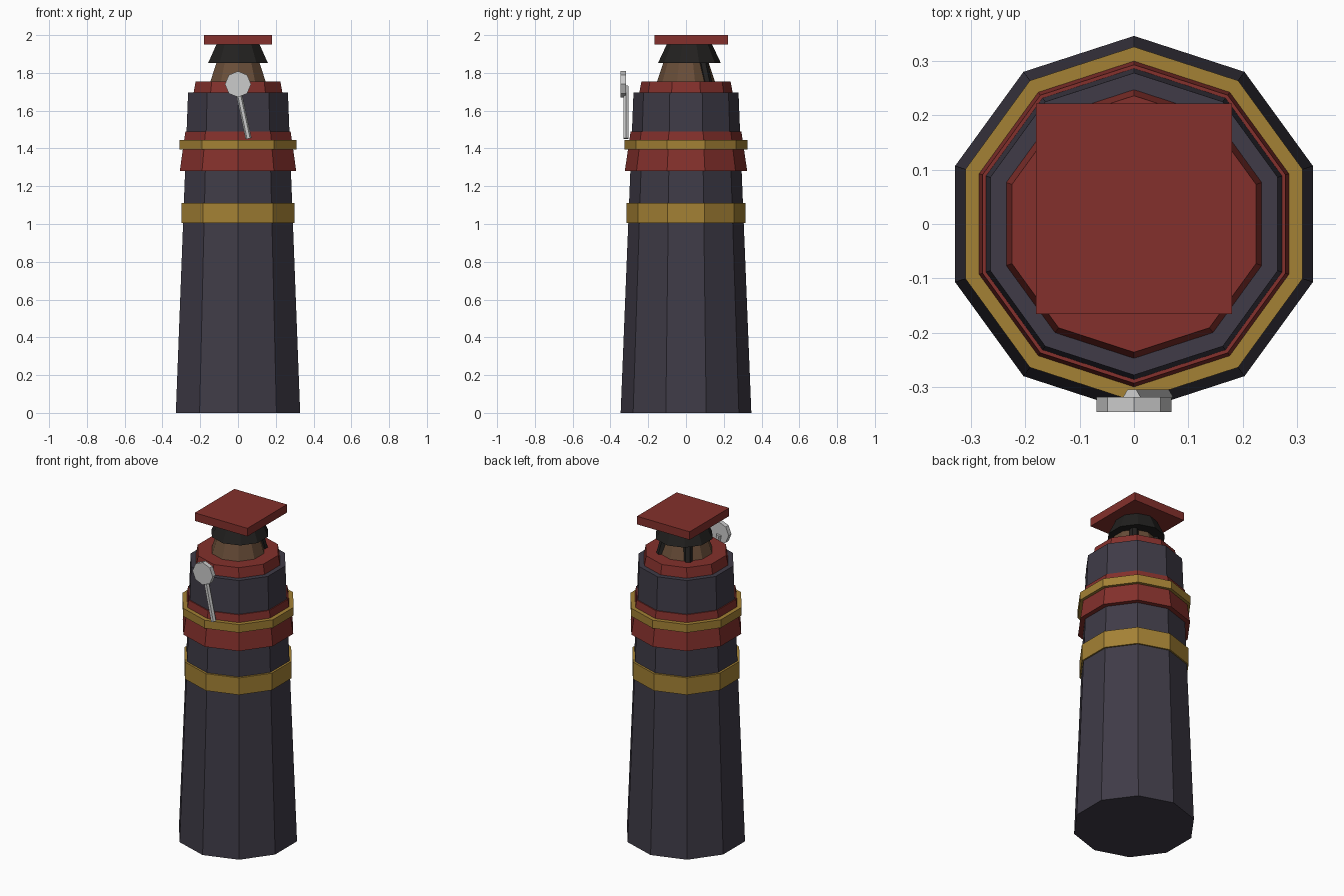
import bpy, bmesh, math
from mathutils import Vector

if "Cube" in bpy.data.objects:
    bpy.data.objects.remove(bpy.data.objects["Cube"])


def material(name, rgb):
    m = bpy.data.materials.new(name)
    m.diffuse_color = (*rgb, 1)
    m.use_nodes = True
    m.node_tree.nodes["Principled BSDF"].inputs["Base Color"].default_value = m.diffuse_color
    return m


navy = material("dark_cloth", (0.05, 0.044, 0.063))
red = material("red", (0.23, 0.03, 0.025))
gold = material("gold", (0.37, 0.22, 0.035))
skin = material("brown", (0.14, 0.075, 0.04))
black = material("black", (0.016, 0.015, 0.014))


def finish(name, bm, mat):
    bmesh.ops.recalc_face_normals(bm, faces=bm.faces)
    me = bpy.data.meshes.new(name)
    bm.to_mesh(me)
    bm.free()
    ob = bpy.data.objects.new(name, me)
    bpy.context.collection.objects.link(ob)
    if mat:
        me.materials.append(mat)
    return ob


def loft(name, rings, mat, sides=10):
    """Closed faceted solid; rings are (centre, radius), stacked along z."""
    bm = bmesh.new()
    loops = []
    for c, r in rings:
        angles = [math.pi / 2 + math.tau * i / sides for i in range(sides)]
        loops.append([bm.verts.new(Vector(c) + Vector((r * math.cos(a), r * math.sin(a), 0)))
                      for a in angles])
    for a, b in zip(loops, loops[1:]):
        for i in range(sides):
            j = (i + 1) % sides
            bm.faces.new((a[i], a[j], b[j], b[i]))
    bm.faces.new(loops[0])
    bm.faces.new(loops[-1])
    return finish(name, bm, mat)


def drum(name, z0, r0, z1, r1, mat, y0=0, y1=0):
    return loft(name, [((0, y0, z0), r0), ((0, y1, z1), r1)], mat)


# Body and its bands
drum("body", 0, 0.346, 1.695, 0.278, navy)
drum("lower_gold_band", 1.005, 0.315, 1.11, 0.315, gold)
drum("red_band", 1.28, 0.324, 1.49, 0.293, red)
drum("upper_gold_band", 1.395, 0.326, 1.445, 0.326, gold)
drum("collar", 1.69, 0.248, 1.755, 0.236, red)

# Head and hair strips
drum("head", 1.75, 0.155, 1.86, 0.118, skin)
for side, deg in (("right", 50), ("left", 130)):
    a = math.radians(deg)
    loft("hair_strip_" + side,
         [((0.147 * math.cos(a), 0.147 * math.sin(a), 1.755), 0.025),
          ((0.115 * math.cos(a), 0.115 * math.sin(a), 1.87), 0.025)], black, 6)

# Flat-topped cap
drum("cap", 1.853, 0.166, 1.955, 0.118, black, 0.018, 0.018)
bm = bmesh.new()
bmesh.ops.create_cube(bm, size=1)
for v in bm.verts:
    v.co = (v.co.x * 0.36, v.co.y * 0.387 + 0.028, v.co.z * 0.05 + 1.975)
finish("cap_board", bm, red)

# Paddle: octagonal disc standing upright on a leaning handle
disc = loft("paddle_disc", [((0, 0, -0.014), 0.069), ((0, 0, 0.014), 0.069)], None, 8)
disc.rotation_euler = (math.pi / 2, 0, 0)
disc.location = (0, -0.332, 1.74)
bottom, top = Vector((0.056, -0.318, 1.452)), Vector((-0.004, -0.318, 1.73))
axis = top - bottom
handle = loft("paddle_handle", [((0, 0, 0), 0.016), ((0, 0, axis.length), 0.016)], None, 6)
handle.rotation_euler = axis.to_track_quat('Z', 'Y').to_euler()
handle.location = bottom
